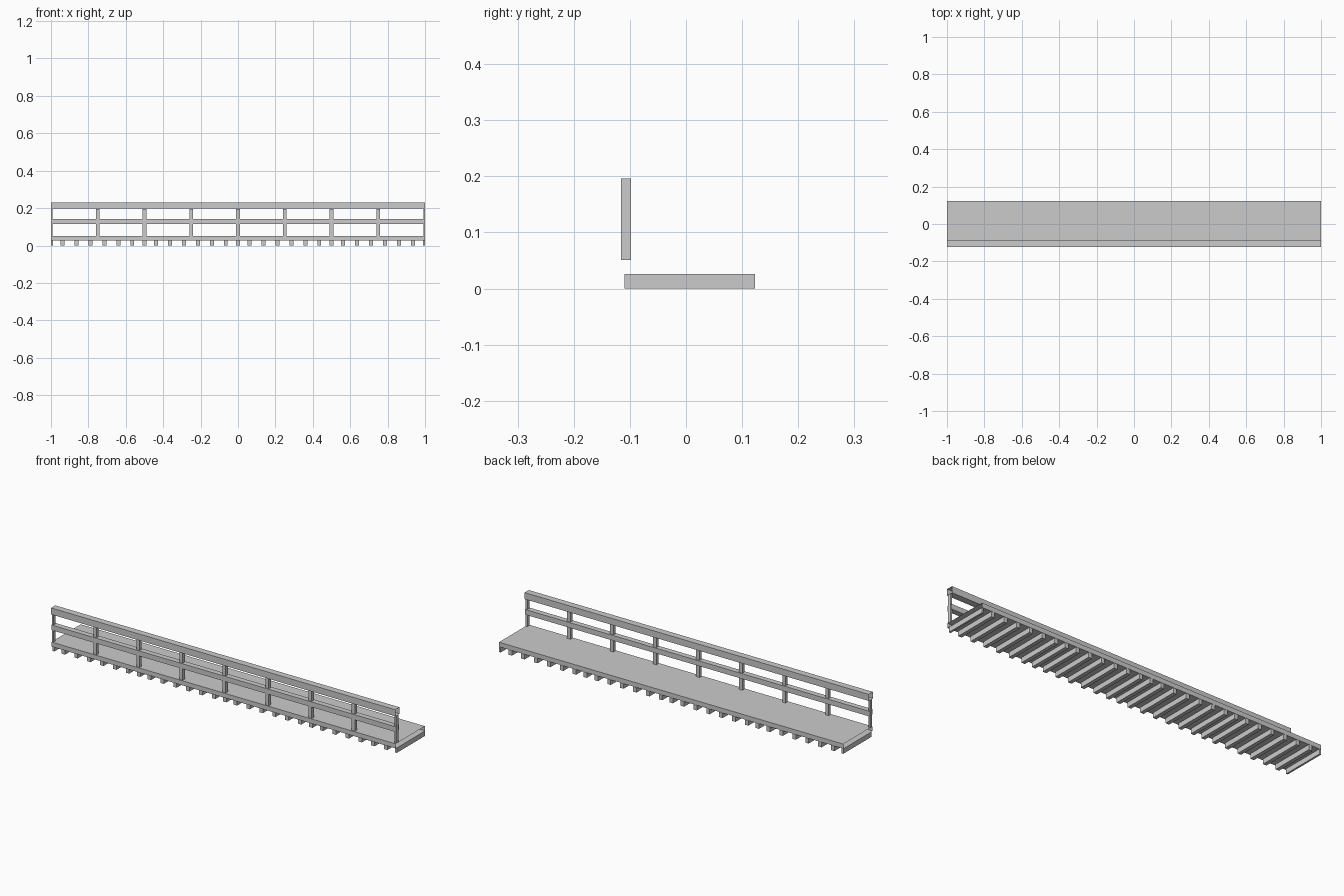
import bpy, bmesh

if "Cube" in bpy.data.objects:
    bpy.data.objects.remove(bpy.data.objects["Cube"])


def add_box(bm, x0, x1, y0, y1, z0, z1, open_ends=False):
    v = [bm.verts.new((x, y, z)) for x in (x0, x1)
         for y, z in ((y0, z0), (y1, z0), (y1, z1), (y0, z1))]
    for i in range(4):
        j = (i + 1) % 4
        bm.faces.new((v[i], v[i + 4], v[j + 4], v[j]))
    if not open_ends:
        bm.faces.new(v[:4])
        bm.faces.new(v[4:][::-1])


def make_part(name, boxes, open_ends=False):
    bm = bmesh.new()
    for b in boxes:
        add_box(bm, *b, open_ends=open_ends)
    for f in bm.faces:
        f.normal_update()
    bmesh.ops.recalc_face_normals(bm, faces=bm.faces[:])
    mesh = bpy.data.meshes.new(name)
    bm.to_mesh(mesh)
    bm.free()
    obj = bpy.data.objects.new(name, mesh)
    bpy.context.collection.objects.link(obj)
    return obj


def span(x, width):
    # Width around x, trimmed at the ends of the walkway
    return max(-1, x - width / 2), min(1, x + width / 2)


# Deck and rails: long sections with open ends
make_part("deck", [(-1, 1, -0.12, 0.123, 0.027, 0.051)], True)
make_part("top_rail", [(-1, 1, -0.123, -0.088, 0.197, 0.231)], True)
make_part("middle_rail", [(-1, 1, -0.121, -0.092, 0.114, 0.141)], True)

# Railing posts, the end ones cut in half
make_part("railing_posts", [(*span(-1 + i * 0.25, 0.019), -0.116, -0.098, 0.051, 0.196)
                            for i in range(9)])

# Cross joists, the pattern repeats every half unit
offsets = (0, 0.062, 0.136, 0.211, 0.286, 0.361, 0.435)
centres = [-1 + bay * 0.5 + o for bay in range(4) for o in offsets] + [1]
make_part("joists", [(*span(x, 0.02), -0.11, 0.123, 0, 0.026) for x in centres])
